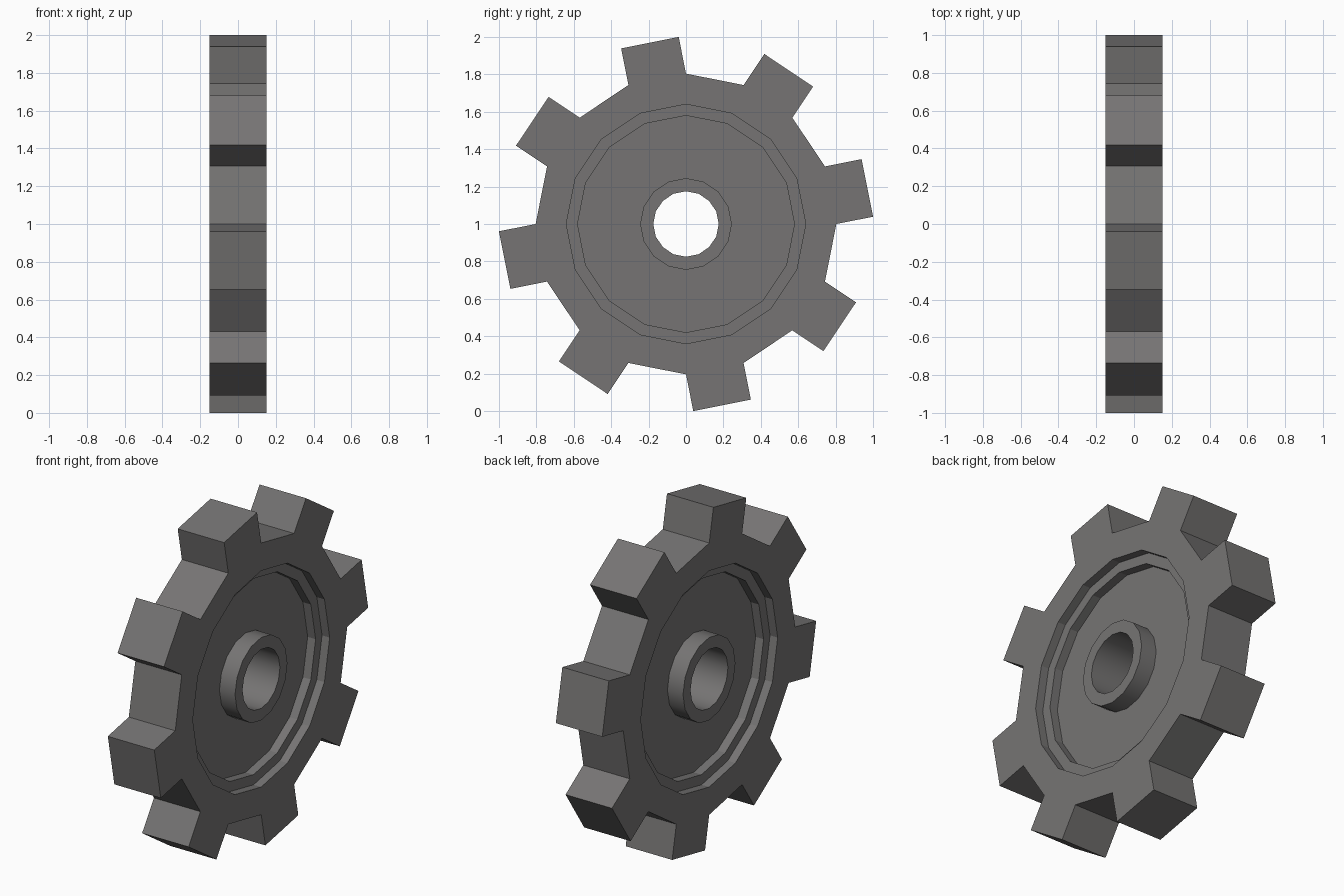
import bpy, bmesh, math

if "Cube" in bpy.data.objects:
    bpy.data.objects.remove(bpy.data.objects["Cube"])

SIDES = 16
HALF = 0.152            # half thickness along x
ROOT, TOOTH = 0.804, 0.2
BORE, HUB, FLOOR_R, RIM = 0.175, 0.245, 0.58, 0.64
LEDGE_X, FLOOR_X = HALF - 0.05, HALF - 0.102

steel = bpy.data.materials.new("dark grey metal")
steel.diffuse_color = (0.18, 0.175, 0.173, 1)
steel.use_nodes = True
steel.node_tree.nodes["Principled BSDF"].inputs["Base Color"].default_value = steel.diffuse_color

# half section (radius, x): hub, recessed floor, ledge, outer face
half = [(BORE, HALF), (HUB, HALF), (HUB, FLOOR_X), (FLOOR_R, FLOOR_X),
        (FLOOR_R, LEDGE_X), (RIM, LEDGE_X), (RIM, HALF), (ROOT, HALF)]
profile = half + [(r, -x) for r, x in reversed(half)]

# turn the closed section around the x axis
bm = bmesh.new()
rings = []
for i in range(SIDES):
    a = math.tau * i / SIDES
    rings.append([bm.verts.new((x, r * math.cos(a), 1 + r * math.sin(a)))
                  for r, x in profile])
n = len(profile)
tooth_faces = []
for i in range(SIDES):
    p, q = rings[i], rings[(i + 1) % SIDES]
    for j in range(n):
        k = (j + 1) % n
        f = bm.faces.new((p[j], p[k], q[k], q[j]))
        ra, rb = profile[j][0], profile[k][0]
        # round hub and bore are smooth, the rest is faceted
        f.smooth = ra == rb and ra in (BORE, HUB)
        if ra == rb == ROOT and i % 2 == 0:
            tooth_faces.append(f)
bmesh.ops.recalc_face_normals(bm, faces=bm.faces)

# teeth: push every second outer face straight out
for f in bmesh.ops.extrude_discrete_faces(bm, faces=tooth_faces)["faces"]:
    f.normal_update()
    c = f.calc_center_median()
    c.x, c.z = 0, c.z - 1
    bmesh.ops.translate(bm, verts=f.verts, vec=c.normalized() * TOOTH)

bmesh.ops.recalc_face_normals(bm, faces=bm.faces)
for e in bm.edges:
    e.smooth = e.calc_face_angle(0) < math.radians(30)

mesh = bpy.data.meshes.new("gear_wheel")
bm.to_mesh(mesh)
bm.free()
mesh.materials.append(steel)
bpy.context.collection.objects.link(bpy.data.objects.new("gear_wheel", mesh))
